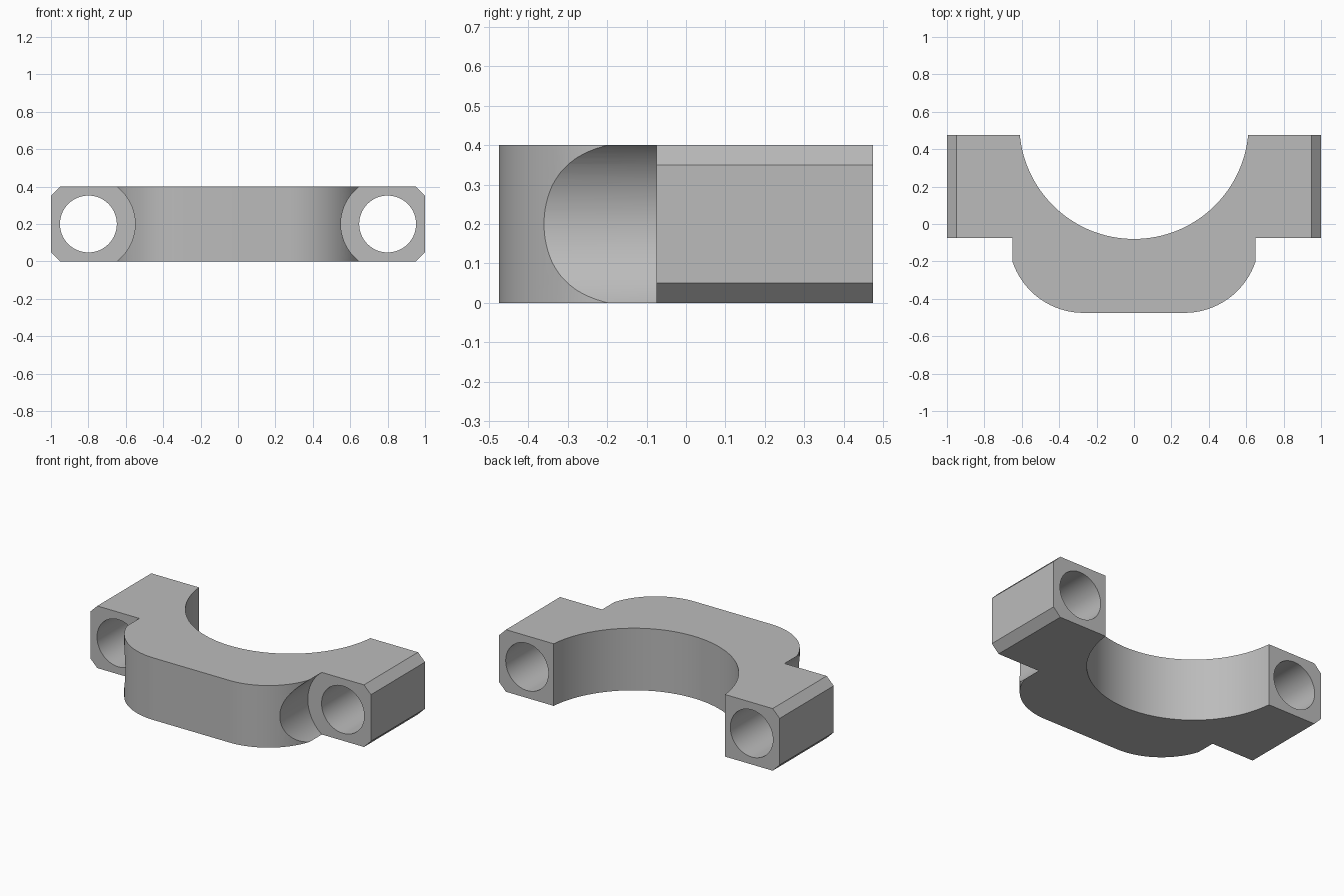
import bpy, bmesh, math
from math import sin, cos, pi

if "Cube" in bpy.data.objects:
    bpy.data.objects.remove(bpy.data.objects["Cube"], do_unlink=True)

HEIGHT = 0.4
BACK, STEP, FRONT = 0.475, -0.075, -0.475
BORE_R, BORE_Y = 0.613, 0.533
CORNER_R, CORNER_X = 0.4, 0.27
BOLT_X, HOLE_R, SEAT_R = 0.8, 0.152, 0.25

grey = bpy.data.materials.new("grey_metal")
grey.use_nodes = True
grey.diffuse_color = (0.5, 0.5, 0.5, 1)
grey.node_tree.nodes["Principled BSDF"].inputs["Base Color"].default_value = (0.5, 0.5, 0.5, 1)


def arc(cx, cy, r, a0, a1, n):
    return [(cx + r * cos(a0 + (a1 - a0) * i / n), cy + r * sin(a0 + (a1 - a0) * i / n))
            for i in range(n + 1)]


# Right half of the plan outline: rounded front corner, lug, half of the bore
start = math.asin((BACK - BORE_Y) / BORE_R)
half = arc(CORNER_X, FRONT + CORNER_R, CORNER_R, -pi / 2, 0, 24)
half += [(1, STEP), (1, BACK)]
half += arc(0, BORE_Y, BORE_R, start, -pi / 2, 32)
outline = half + [(-x, y) for x, y in reversed(half[:-1])]

# Extrude the plan and chamfer the outer long edges of the lugs
bm = bmesh.new()
base = bm.faces.new([bm.verts.new((x, y, 0)) for x, y in outline])
top = bmesh.ops.extrude_face_region(bm, geom=[base])["geom"]
bmesh.ops.translate(bm, vec=(0, 0, HEIGHT), verts=[v for v in top if isinstance(v, bmesh.types.BMVert)])
bmesh.ops.recalc_face_normals(bm, faces=bm.faces)
edges = [e for e in bm.edges
         if all(abs(v.co.x) > 0.999 for v in e.verts) and abs(e.verts[0].co.y - e.verts[1].co.y) > 0.1]
bmesh.ops.bevel(bm, geom=edges, offset=0.05, segments=1, affect='EDGES')
mesh = bpy.data.meshes.new("bearing_cap")
bm.to_mesh(mesh)
bm.free()
mesh.materials.append(grey)
cap = bpy.data.objects.new("bearing_cap", mesh)
bpy.context.collection.objects.link(cap)


# Bolt holes right through, and wider bolt seats in front of the lugs
def cut(name, x, radius, y0, y1):
    bpy.ops.mesh.primitive_cylinder_add(vertices=96, radius=radius, depth=y1 - y0,
                                        location=(x, (y0 + y1) / 2, HEIGHT / 2),
                                        rotation=(pi / 2, 0, 0))
    cutter = bpy.context.object
    cutter.name = name
    cutter.data.materials.append(grey)
    mod = cap.modifiers.new(name, 'BOOLEAN')
    mod.operation, mod.solver, mod.object = 'DIFFERENCE', 'EXACT', cutter
    bpy.context.view_layer.objects.active = cap
    bpy.ops.object.modifier_apply(modifier=name)
    bpy.data.objects.remove(cutter, do_unlink=True)


for side, s in (("left", 1), ("right", -1)):
    cut(side + "_bolt_seat", s * BOLT_X, SEAT_R, FRONT - 0.2, STEP)
    cut(side + "_bolt_hole", s * BOLT_X, HOLE_R, STEP - 0.2, BACK + 0.2)

bpy.ops.object.select_all(action='DESELECT')
cap.select_set(True)
bpy.context.view_layer.objects.active = cap
bpy.ops.object.shade_smooth_by_angle(angle=math.radians(30))
